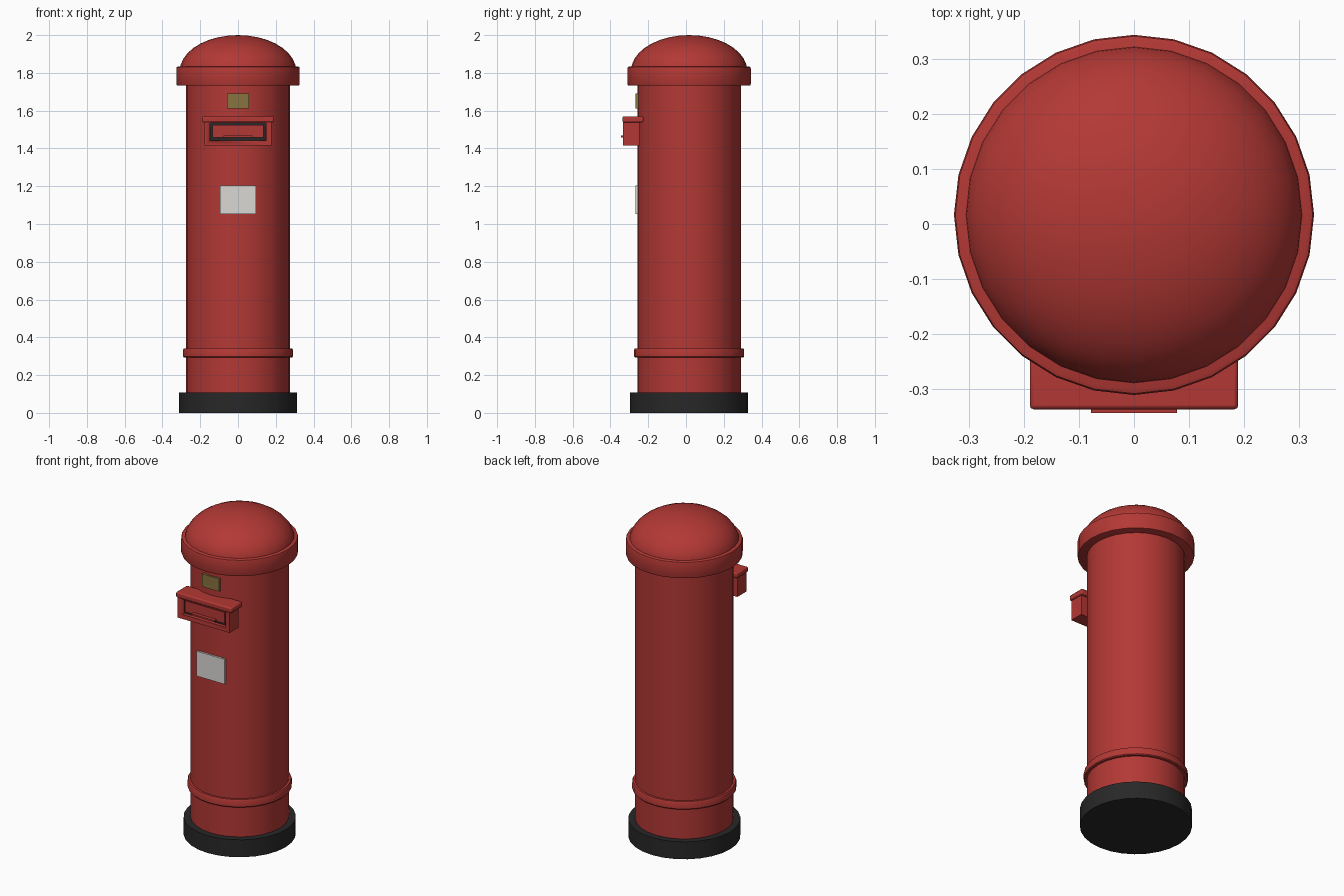
import bpy, bmesh, math

if "Cube" in bpy.data.objects:
    bpy.data.objects.remove(bpy.data.objects["Cube"])

SIDES = 28
CY = 0.0165  # pillar axis in y


def material(name, rgb):
    m = bpy.data.materials.new(name)
    m.diffuse_color = (*rgb, 1)
    m.use_nodes = True
    m.node_tree.nodes["Principled BSDF"].inputs["Base Color"].default_value = m.diffuse_color
    return m


RED = material("red_paint", (0.45, 0.04, 0.035))
BLACK = material("black_paint", (0.02, 0.021, 0.02))
BRASS = material("brass", (0.25, 0.17, 0.05))
WHITE = material("white_enamel", (0.7, 0.69, 0.66))


def finish(name, bm, mat, bevel=0.0, segments=2):
    bmesh.ops.recalc_face_normals(bm, faces=bm.faces)
    me = bpy.data.meshes.new(name)
    bm.to_mesh(me)
    bm.free()
    ob = bpy.data.objects.new(name, me)
    bpy.context.collection.objects.link(ob)
    me.materials.append(mat)
    if bevel:
        mod = ob.modifiers.new("bevel", 'BEVEL')
        mod.width, mod.segments = bevel, segments
    bpy.ops.object.select_all(action='DESELECT')
    ob.select_set(True)
    bpy.context.view_layer.objects.active = ob
    bpy.ops.object.shade_smooth_by_angle(angle=math.radians(35))
    return ob


def lathe(name, profile, mat):
    """Revolve (radius, z) points, given from bottom to top, into a closed solid."""
    bm = bmesh.new()
    rings = []
    for r, z in profile:
        if r == 0:
            rings.append([bm.verts.new((0, CY, z))] * SIDES)
        else:
            rings.append([bm.verts.new((r * math.cos(2 * math.pi * i / SIDES),
                                        CY + r * math.sin(2 * math.pi * i / SIDES), z))
                          for i in range(SIDES)])
    for a, b in zip(rings, rings[1:]):
        for i in range(SIDES):
            j = (i + 1) % SIDES
            bm.faces.new(list(dict.fromkeys((a[i], a[j], b[j], b[i]))))
    for ring in (rings[0], rings[-1]):
        if ring[0] is not ring[1]:
            bm.faces.new(ring)
    return finish(name, bm, mat)


def box(name, x, y0, y1, z0, z1, mat, bevel=0.0):
    """Box spanning -x..x, y0..y1, z0..z1."""
    bm = bmesh.new()
    bmesh.ops.create_cube(bm, size=1)
    for v in bm.verts:
        v.co = (v.co.x * 2 * x, (y0 + y1) / 2 + v.co.y * (y1 - y0),
                (z0 + z1) / 2 + v.co.z * (z1 - z0))
    return finish(name, bm, mat, bevel)


# Pillar
lathe("base", [(0.313, 0), (0.313, 0.107)], BLACK)
lathe("body", [(0.274, 0.1), (0.274, 1.75)], RED)
lathe("lower_band", [(0.27, 0.294), (0.287, 0.294), (0.291, 0.299), (0.291, 0.334),
                     (0.287, 0.342), (0.27, 0.342)], RED)
lathe("cap_collar", [(0.319, 1.732), (0.324, 1.734), (0.3265, 1.741), (0.3265, 1.823),
                     (0.324, 1.831), (0.317, 1.834)], RED)

# Domed roof
dome = [(0.308 * math.cos(t), 1.81 + 0.19 * math.sin(t))
        for t in (math.pi / 2 * k / 9 for k in range(9))]
lathe("dome", dome + [(0, 2.0)], RED)

# Letter slot housing with a recess
housing = box("slot_housing", 0.177, -0.333, -0.246, 1.415, 1.55, RED)
cutter = box("slot_cutter", 0.147, -0.36, -0.308, 1.442, 1.534, RED)
cutter.hide_render = True
cutter.hide_set(True)
cut = housing.modifiers.new("recess", 'BOOLEAN')
cut.object, cut.solver = cutter, 'EXACT'
box("slot_hood", 0.189, -0.336, -0.226, 1.538, 1.57, RED, 0.007)
box("slot_backing", 0.147, -0.312, -0.306, 1.442, 1.534, BLACK)
box("slot_flap", 0.135, -0.322, -0.308, 1.457, 1.525, RED)
box("flap_lip", 0.078, -0.343, -0.318, 1.459, 1.468, RED)

# Plates on the front
box("brass_plate", 0.058, -0.267, -0.252, 1.612, 1.69, BRASS)
box("notice_plate", 0.096, -0.267, -0.255, 1.052, 1.205, WHITE)
